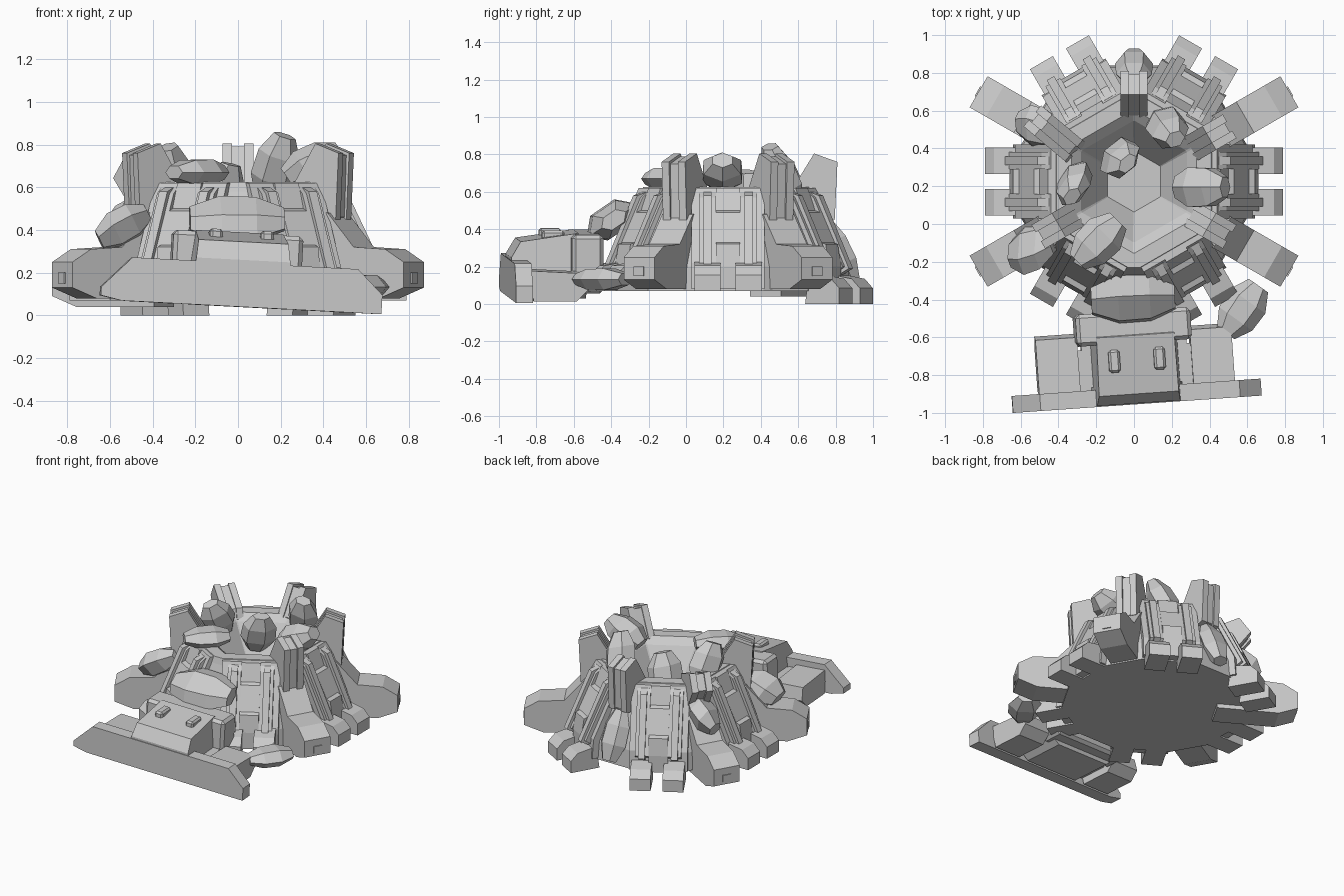
import bpy, bmesh
from math import radians, sin, cos, pi
from mathutils import Matrix, Vector, Euler

if "Cube" in bpy.data.objects:
    bpy.data.objects.remove(bpy.data.objects["Cube"])

CENTRE = Vector((0, 0.225, 0))


def finish(name, bm, m=Matrix()):
    bmesh.ops.recalc_face_normals(bm, faces=bm.faces)
    bm.transform(m)
    me = bpy.data.meshes.new(name)
    bm.to_mesh(me)
    bm.free()
    ob = bpy.data.objects.new(name, me)
    bpy.context.collection.objects.link(ob)
    return ob


def prism(name, profile, width, m, t=0.0, taper=1.0):
    """Extrude an (x, z) profile sideways along y, centred on y = t."""
    bm = bmesh.new()
    zs = [p[1] for p in profile]
    z0, z1 = min(zs), max(zs)
    sides = []
    for s in (-0.5, 0.5):
        sides.append([bm.verts.new((x, t + s * width * (1 + (taper - 1) * (z - z0) / (z1 - z0)), z))
                      for x, z in profile])
    a, b = sides
    bm.faces.new(a)
    bm.faces.new(b[::-1])
    n = len(a)
    for i in range(n):
        bm.faces.new((a[i], a[(i + 1) % n], b[(i + 1) % n], b[i]))
    return finish(name, bm, m)


def box(name, lo, hi, m, bevel=0.0):
    bm = bmesh.new()
    bmesh.ops.create_cube(bm, size=1)
    lo, hi = Vector(lo), Vector(hi)
    for v in bm.verts:
        v.co = Vector([(lo[i] + hi[i]) / 2 + v.co[i] * (hi[i] - lo[i]) for i in range(3)])
    if bevel:
        bmesh.ops.bevel(bm, geom=bm.edges[:], offset=bevel, segments=1, affect='EDGES')
    return finish(name, bm, m)


def rock(name, lo, hi, rot):
    """Faceted slab, turned by rot and then fitted to the box lo..hi."""
    e = Euler([radians(a) for a in rot]).to_matrix()
    pts = []
    for z, r in ((-1, 0.55), (-0.35, 1), (0.4, 0.95), (1, 0.5)):
        for i in range(6):
            a = i * pi / 3
            pts.append(e @ Vector((r * 0.75 * cos(a), r * 0.45 * sin(a), z)))
    mn = [min(p[i] for p in pts) for i in range(3)]
    mx = [max(p[i] for p in pts) for i in range(3)]
    bm = bmesh.new()
    for p in pts:
        bm.verts.new([lo[i] + (p[i] - mn[i]) / (mx[i] - mn[i]) * (hi[i] - lo[i]) for i in range(3)])
    bmesh.ops.convex_hull(bm, input=bm.verts)
    bmesh.ops.dissolve_limit(bm, angle_limit=radians(2), verts=bm.verts, edges=bm.edges)
    return finish(name, bm)


def spoke(deg, dz=0.0):
    return Matrix.Translation(CENTRE + Vector((0, 0, dz))) @ Matrix.Rotation(radians(deg), 4, 'Z')


# Main ring wall with the sunken hexagonal pit
bm = bmesh.new()
rings = []
for ap, hw, z in ((0.60, 0.19, 0.07), (0.59, 0.19, 0.20), (0.43, 0.19, 0.58), (0.41, 0.20, 0.625),
                  (0.33, 0.185, 0.625), (0.28, 0.155, 0.58), (0.14, 0.078, 0.36)):
    ring = []
    for k in range(6):
        for t in (-hw, hw):
            ring.append(bm.verts.new(spoke(k * 60) @ Vector((ap, t, z))))
    rings.append(ring)
for a, b in zip(rings, rings[1:]):
    for i in range(12):
        bm.faces.new((a[i], a[(i + 1) % 12], b[(i + 1) % 12], b[i]))
bm.faces.new(rings[0])
bm.faces.new(rings[-1])
finish("ring_wall", bm)

# Six wall sectors: panel, raised centre strip, paired struts and feet
foot_z = {0: 0.07, 60: 0.0, 120: 0.0, 180: 0.07, 240: 0.07, 300: 0.07}
for deg, z in foot_z.items():
    m = spoke(deg)
    prism("wall_panel", [(0.40, 0.5), (0.40, 0.62), (0.44, 0.62), (0.63, 0.22),
                         (0.64, 0.08), (0.5, 0.08)], 0.39, m)
    prism("panel_strip", [(0.40, 0.5), (0.40, 0.62), (0.455, 0.62), (0.50, 0.50), (0.53, 0.49),
                          (0.61, 0.33), (0.64, 0.32), (0.66, 0.2), (0.66, 0.08), (0.5, 0.08)], 0.13, m)
    for t in (-0.11, 0.11):
        prism("strut_rail", [(0.40, 0.5), (0.40, 0.58), (0.45, 0.60), (0.49, 0.57),
                             (0.67, 0.2), (0.6, 0.15)], 0.09, m, t)
        prism("strut", [(0.42, 0.5), (0.42, 0.58), (0.45, 0.60), (0.51, 0.58),
                        (0.695, 0.19), (0.62, 0.15)], 0.045, m, t)
        prism("foot", [(0.58, z), (0.79, z), (0.79, z + 0.085), (0.74, z + 0.135), (0.6, z + 0.16)],
              0.14, m, t)

# Four large corner buttresses, one sunk a little
for deg, dz in ((30, 0), (150, -0.04), (210, 0), (330, 0)):
    m = spoke(deg, dz)
    prism("buttress", [(0.4, 0.08), (0.82, 0.08), (0.95, 0.13), (0.95, 0.25), (0.85, 0.31),
                       (0.68, 0.32), (0.54, 0.48), (0.4, 0.5)], 0.19, m)
    box("buttress_plug", (0.92, -0.03, 0.15), (0.957, 0.03, 0.2), m)

# Outward-leaning prongs on the rim corners
core = [(0.37, 0.54), (0.35, 0.61), (0.46, 0.79), (0.57, 0.75), (0.56, 0.46), (0.46, 0.43)]
plate = [(0.36, 0.54), (0.34, 0.61), (0.46, 0.805), (0.585, 0.76), (0.57, 0.45), (0.46, 0.42)]


def prong(m):
    prism("prong", core, 0.13, m)
    for t in (-0.05, 0.05):
        prism("prong_plate", plate, 0.045, m, t)


for deg in (30, 90, 210, 330):
    prong(spoke(deg))
# One prong has tipped outwards
pivot = Vector((0.46, 0, 0.62))
prong(spoke(150) @ Matrix.Translation(pivot + Vector((0, 0, -0.02)))
      @ Euler((0, radians(35), radians(-10))).to_matrix().to_4x4() @ Matrix.Translation(-pivot))

# Boulders leaning on and around the ring
rock("boulder_rim_back", (0.06, 0.40, 0.52), (0.29, 0.62, 0.86), (20, 15, 10))
rock("boulder_rim_left", (-0.41, 0.10, 0.52), (-0.22, 0.33, 0.81), (10, -25, 60))
rock("boulder_rim_right", (0.20, 0.09, 0.60), (0.51, 0.30, 0.81), (0, 60, 0))
rock("boulder_pit", (-0.18, 0.24, 0.42), (0.03, 0.46, 0.72), (15, 10, 30))
rock("boulder_rim_front", (-0.34, -0.24, 0.61), (-0.04, 0.06, 0.73), (90, 0, -45))
rock("boulder_back", (-0.10, 0.72, 0.10), (0.10, 0.93, 0.45), (25, 0, 0))
rock("boulder_ground", (0.44, -0.61, 0.075), (0.71, -0.29, 0.19), (90, 0, -35))
rock("boulder_left", (-0.67, -0.27, 0.30), (-0.40, 0.02, 0.52), (20, 60, 30))
rock("boulder_left_back", (-0.63, 0.38, 0.32), (-0.36, 0.63, 0.56), (-20, 60, -30))
rock("boulder_front", (-0.23, -0.53, 0.34), (0.22, -0.27, 0.56), (90, -35, 93))

# Wrecked dozer in front, slightly yawed and rolled
dozer = (Matrix.Translation((0, -0.75, 0.04)) @ Matrix.Rotation(radians(4), 4, 'Z')
         @ Matrix.Rotation(radians(3), 4, 'Y'))
side = dozer @ Matrix.Rotation(radians(90), 4, 'Z')
prism("dozer_blade", [(-0.66, 0.02), (-0.56, 0), (0.66, 0), (0.66, 0.09), (0.54, 0.205),
                      (-0.52, 0.205), (-0.66, 0.06)], 0.09, dozer, -0.16)
prism("dozer_cabin", [(-0.2, 0.16), (-0.2, 0.22), (-0.15, 0.305), (0.16, 0.35), (0.2, 0.3),
                      (0.2, 0.05), (-0.12, 0.05)], 0.48, side, 0, 0.86)
box("dozer_hull", (-0.31, 0.12, 0.03), (0.3, 0.29, 0.345), dozer, 0.02)
prism("dozer_belly", [(-0.22, 0.0), (0.22, 0.0), (0.28, 0.05), (0.28, 0.14), (-0.28, 0.14),
                      (-0.28, 0.05)], 0.3, dozer, 0.05)
for s in (-1, 1):
    prism("dozer_track", [(-0.1, 0.0), (0.13, 0.0), (0.19, 0.06), (0.17, 0.15), (-0.13, 0.165)],
          0.22, side, s * 0.41)
    box("dozer_hatch", (s * 0.12 - 0.03, -0.03, 0.3), (s * 0.12 + 0.03, 0.09, 0.36), dozer, 0.012)
    box("dozer_blade_arm", (s * 0.28 - 0.04, -0.13, 0.05), (s * 0.28 + 0.04, 0.1, 0.14), dozer)

# Settle everything on the ground
bpy.context.view_layer.update()
low = min(v.co.z for o in bpy.data.objects for v in o.data.vertices)
for o in bpy.data.objects:
    o.location.z -= low
